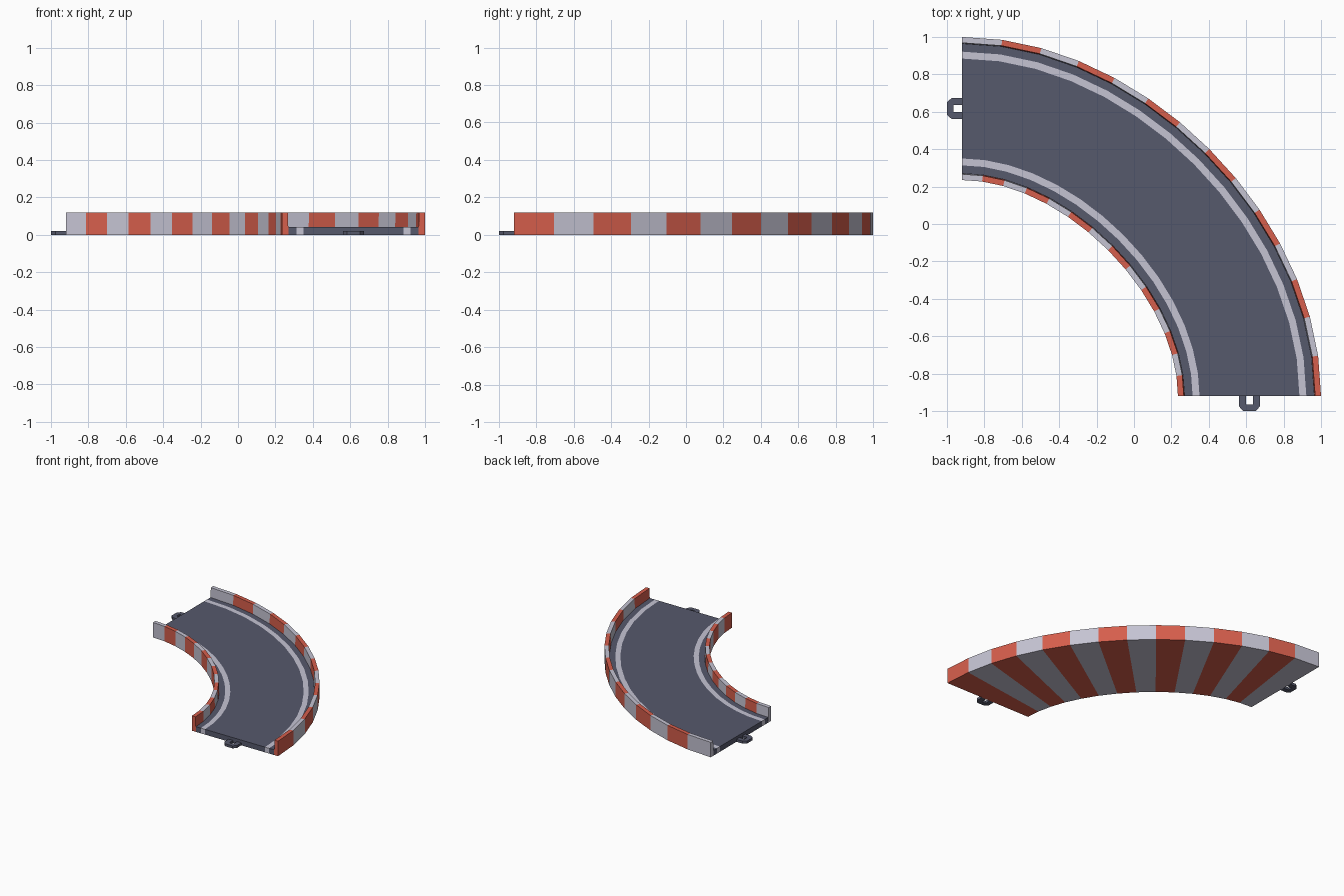
import bpy, bmesh
from mathutils import Vector

if "Cube" in bpy.data.objects:
    bpy.data.objects.remove(bpy.data.objects["Cube"])

SEG = 14                    # one segment per kerb stripe
R, K = 1.5375, 0.49         # centre line radius and curve handle length
OX = OY = -0.92             # corner the curve turns around


def material(name, rgb):
    m = bpy.data.materials.new(name)
    m.diffuse_color = (*rgb, 1)
    m.use_nodes = True
    m.node_tree.nodes["Principled BSDF"].inputs["Base Color"].default_value = m.diffuse_color
    return m


MATS = [material("asphalt grey", (0.094, 0.10, 0.15)),
        material("pale grey", (0.56, 0.55, 0.65)),
        material("kerb red", (0.67, 0.112, 0.072))]
GREY, PALE, RED = 0, 1, 2


def make_object(name, bm):
    me = bpy.data.meshes.new(name)
    bm.to_mesh(me)
    bm.free()
    for m in MATS:
        me.materials.append(m)
    ob = bpy.data.objects.new(name, me)
    bpy.context.collection.objects.link(ob)
    return ob


def path(t, d):
    """Point on the centre line at t, moved outward by d."""
    P = [Vector(p) * R for p in ((0, 1), (K, 1), (1, K), (1, 0))]
    s = 1 - t
    c = P[0]*s**3 + P[1]*3*t*s*s + P[2]*3*t*t*s + P[3]*t**3
    g = ((P[1]-P[0])*s*s + (P[2]-P[1])*2*t*s + (P[3]-P[2])*t*t).normalized()
    return c + Vector((-g.y, g.x)) * d + Vector((OX, OY))


def sweep(name, profile, colour=None, sides=False):
    """Sweep a bottom-left, top-left, top-right, bottom-right profile.
    With no colour the faces alternate; undersides always alternate."""
    bm = bmesh.new()
    rings = [[bm.verts.new((*path(i / SEG, d), z)) for d, z in profile]
             for i in range(SEG + 1)]
    stripe = lambda i: RED if i % 2 else PALE
    for i in range(SEG):
        a, b = rings[i], rings[i + 1]
        for j in range(4):
            if j in (0, 2) and not sides:
                continue
            f = bm.faces.new((a[j], a[(j+1) % 4], b[(j+1) % 4], b[j]))
            f.material_index = stripe(i) if colour is None or j == 3 else colour
            # keep normals facing out of the profile
            f.normal_update()
            out = f.calc_center_median() - sum((v.co for v in a + b), Vector()) / 8
            if f.normal.dot(out) < 0:
                f.normal_flip()
    for ring, i, toward in ((rings[0], 0, Vector((-1, 0, 0))),
                            (rings[-1], SEG - 1, Vector((0, -1, 0)))):
        f = bm.faces.new(ring)
        f.material_index = stripe(i) if colour is None else colour
        f.normal_update()
        if f.normal.dot(toward) < 0:
            f.normal_flip()
    return make_object(name, bm)


# road surface, lane lines and shoulders
H = 0.042
for name, d0, d1, col in (("inner_shoulder", -0.3475, -0.304, GREY),
                          ("inner_lane_line", -0.304, -0.267, PALE),
                          ("road_surface", -0.267, 0.267, GREY),
                          ("outer_lane_line", 0.267, 0.304, PALE),
                          ("outer_shoulder", 0.304, 0.3475, GREY)):
    sweep(name, [(d0, 0), (d0, H), (d1, H), (d1, 0)], col)

# striped barrier walls
for name, s in (("inner_barrier", -1), ("outer_barrier", 1)):
    sweep(name, [(s*0.3475, 0), (s*0.351, 0.12), (s*0.3825, 0.12), (s*0.3825, 0)],
          sides=True)


# connector loops at both ends: u along the end edge, v away from the road
def loop(name, place):
    outer = [(-.056, 0), (-.056, .055), (-.034, .08), (.034, .08), (.056, .055), (.056, 0)]
    inner = [(-.018, 0), (-.018, .045), (-.018, .046), (.018, .046), (.018, .045), (.018, 0)]
    bm = bmesh.new()
    o = [bm.verts.new(place(*p)) for p in outer]
    n = [bm.verts.new(place(*p)) for p in inner]
    faces = [bm.faces.new((o[i], o[i+1], n[i+1], n[i])) for i in range(5)]
    ext = bmesh.ops.extrude_face_region(bm, geom=faces, use_keep_orig=True)
    for v in ext["geom"]:
        if isinstance(v, bmesh.types.BMVert):
            v.co.z += 0.02
    bmesh.ops.recalc_face_normals(bm, faces=bm.faces)
    make_object(name, bm)


loop("left_connector", lambda u, v: (OX - v, OY + R + u, 0))
loop("front_connector", lambda u, v: (OX + R + u, OY - v, 0))
